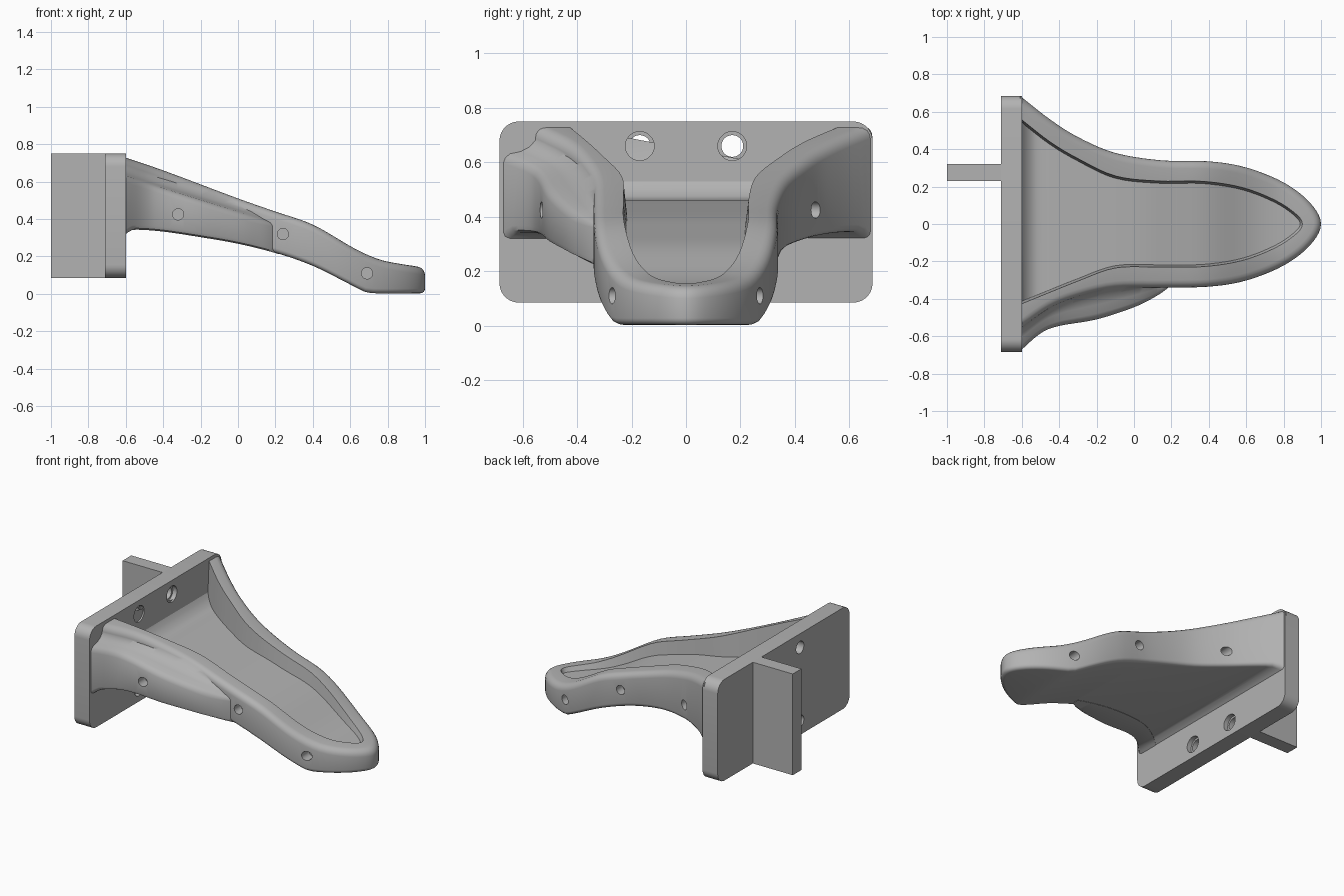
import bpy, bmesh, math
from mathutils import Vector, Matrix

cube = bpy.data.objects.get("Cube")
if cube:
    bpy.data.objects.remove(cube, do_unlink=True)

GREY = (0.45, 0.45, 0.45, 1)
mat = bpy.data.materials.new("plain grey")
mat.use_nodes = True
mat.diffuse_color = GREY
mat.node_tree.nodes["Principled BSDF"].inputs["Base Color"].default_value = GREY


def make(name, bm):
    bmesh.ops.recalc_face_normals(bm, faces=bm.faces)
    me = bpy.data.meshes.new(name)
    bm.to_mesh(me)
    bm.free()
    me.materials.append(mat)
    ob = bpy.data.objects.new(name, me)
    bpy.context.collection.objects.link(ob)
    return ob


def activate(ob):
    bpy.ops.object.select_all(action='DESELECT')
    ob.select_set(True)
    bpy.context.view_layer.objects.active = ob


def combine(ob, other, op):
    mod = ob.modifiers.new("combine", 'BOOLEAN')
    mod.operation, mod.object, mod.solver = op, other, 'EXACT'
    activate(ob)
    bpy.ops.object.modifier_apply(modifier=mod.name)
    bpy.data.objects.remove(other, do_unlink=True)


def smooth(ob, angle=35):
    activate(ob)
    bpy.ops.object.shade_smooth_by_angle(angle=math.radians(angle))


def spline(pts, k=5):
    """Smooth curve through points, k samples per span."""
    p = [Vector(q) for q in pts]
    p = [2 * p[0] - p[1]] + p + [2 * p[-1] - p[-2]]
    out = []
    for a, b, c, d in zip(p, p[1:], p[2:], p[3:]):
        for i in range(k):
            t = i / k
            out.append(0.5 * (2 * b + (c - a) * t + (2 * a - 5 * b + 4 * c - d) * t * t
                              + (3 * b - a - 3 * c + d) * t ** 3))
    return out + [p[-2]]


def height(pts):
    curve = spline(pts, 6)

    def f(x):
        for a, b in zip(curve, curve[1:]):
            if x <= b.x:
                return a.y + (b.y - a.y) * max(0, (x - a.x) / (b.x - a.x))
        return curve[-1].y
    return f


def box(name, lo, hi, bevel=0):
    bm = bmesh.new()
    size = Vector(hi) - Vector(lo)
    mid = (Vector(hi) + Vector(lo)) / 2
    bmesh.ops.create_cube(bm, size=1, matrix=Matrix.Translation(mid) @ Matrix.Diagonal((*size, 1)))
    if bevel:
        edges = [e for e in bm.edges if abs(e.verts[0].co.x - e.verts[1].co.x) > 0.01]
        bmesh.ops.bevel(bm, geom=edges, offset=bevel, segments=8, profile=0.5, affect='EDGES')
    return make(name, bm)


def drill(ob, at, axis, r, depth):
    bm = bmesh.new()
    turn = Vector((0, 0, 1)).rotation_difference(Vector(axis)).to_matrix().to_4x4()
    bmesh.ops.create_cone(bm, cap_ends=True, segments=28, radius1=r, radius2=r, depth=depth,
                          matrix=Matrix.Translation(at) @ turn)
    cutter = make("hole_cutter", bm)
    cutter.hide_render = True
    combine(ob, cutter, 'DIFFERENCE')


# Heights along the arm
top = height([(-.62, .735), (-.4, .66), (0, .51), (.2, .44), (.4, .37), (.6, .255),
              (.7, .205), (.8, .172), (1, .14)])
bottom = height([(-.62, .305), (-.59, .33), (-.55, .345), (-.4, .335), (-.2, .305), (0, .27),
                 (.2, .22), (.4, .15), (.6, .05), (.68, .01), (.75, .003), (1, .003)])
floor = height([(-.62, .56), (-.58, .5), (-.53, .468), (-.4, .455), (0, .4), (.2, .35),
                (.4, .29), (.6, .19), (.75, .145), (1, .115)])

# Plan outlines: left root, shared nose (mirrored), right root
def outline(left, nose, tip, right):
    mirrored = [(x, -y) for x, y in reversed(nose)]
    return spline(left + nose + [(tip, 0)] + mirrored + right)


outer = outline([(-.61, .685), (-.45, .56), (-.3, .465), (-.1, .38)],
                [(.15, .34), (.4, .335), (.6, .302), (.8, .222), (.94, .115)], 1,
                [(-.1, -.345), (-.3, -.39), (-.45, -.45), (-.61, -.56)])
inner = outline([(-.61, .565), (-.45, .44), (-.3, .35), (-.1, .257)],
                [(.13, .23), (.37, .228), (.58, .195), (.76, .125), (.87, .05)], .9,
                [(-.1, -.235), (-.3, -.305), (-.45, -.365), (-.61, -.43)])


def inset(ring, d):
    out = []
    for i, p in enumerate(ring):
        t = ring[min(i + 1, len(ring) - 1)] - ring[max(i - 1, 0)]
        n = Vector((t.y, -t.x)).normalized()
        if i in (0, len(ring) - 1):
            n.x = 0
        out.append(p + n * d)
    return out


# Arm: stacked rings from the underside, round the rim and down to the floor
arc = [math.radians(a) for a in (0, 22.5, 45, 67.5, 90)]
layers = []
for a in arc:
    layers.append([(p.x, p.y, bottom(p.x) + .025 * (1 - math.sin(a)))
                   for p in inset(outer, .025 * (1 - math.cos(a)))])
layers.reverse()
for a in arc:
    layers.append([(p.x, p.y, top(p.x) - .04 * (1 - math.sin(a)))
                   for p in inset(outer, .04 * (1 - math.cos(a)))])
layers.append([(p.x, p.y, top(p.x)) for p in inner])
layers.append([(p.x, p.y, floor(p.x)) for p in inset(inner, .012)])

bm = bmesh.new()
rings = [[bm.verts.new(c) for c in layer] for layer in layers]
n = len(outer)
for lo, hi in zip(rings, rings[1:]):
    for i in range(n - 1):
        bm.faces.new((lo[i], lo[i + 1], hi[i + 1], hi[i]))
for ring in (rings[0], rings[-1]):
    for i in range(n // 2):
        quad = (ring[i], ring[i + 1], ring[n - 2 - i], ring[n - 1 - i])
        bm.faces.new(list(dict.fromkeys(quad)))
bm.faces.new([r[0] for r in rings] + [r[-1] for r in reversed(rings)])
bmesh.ops.triangulate(bm, faces=[f for f in bm.faces if len(f.verts) > 4])
arm = make("support_arm", bm)

# Side ledge: swollen lower flank on the right with a coved top
edge = spline([(-.61, -.68), (-.5, -.585), (-.4, -.545), (-.2, -.51), (0, -.445),
               (.12, -.385), (.19, -.335), (.22, -.3)])
wall = height([(-.61, -.55), (-.45, -.44), (-.3, -.38), (-.1, -.335), (.22, -.29)])
ledge_top = height([(-.61, .635), (-.4, .565), (0, .44), (.15, .39), (.22, .36)])
bm = bmesh.new()
sections = []
for p in edge:
    x, y, zl, zb = p.x, p.y, ledge_top(p.x), bottom(p.x) - .002
    w = max(wall(x) - y, .012)
    s = min(1, w / .1)
    prof = [(y + w + .03, zb), (y + .2 * w, zb), (y + .05 * w, zb + .008), (y, zb + .025),
            (y, zl - .035 * s), (y + .06 * w, zl - .014 * s), (y + .2 * w, zl),
            (y + .5 * w, zl + .008 * s), (y + .75 * w, zl + .025 * s),
            (y + w, zl + .06 * s), (y + w + .03, zl + .06 * s)]
    sections.append([bm.verts.new((x, *q)) for q in prof])
for a, b in zip(sections, sections[1:]):
    for i in range(len(a)):
        j = (i + 1) % len(a)
        bm.faces.new((a[i], a[j], b[j], b[i]))
bm.faces.new(sections[0])
bm.faces.new(sections[-1])
ledge = make("side_ledge", bm)
combine(arm, ledge, 'UNION')

# Blind pin holes along both flanks
for x, z, right, left in ((-.32, .425, -.53, .475), (.24, .32, -.34, .34), (.69, .11, -.27, .27)):
    for y in (right, left):
        drill(arm, (x, y, z), (0, 1, 0), .03, .13)
smooth(arm)

# Mounting plate with four stepped bolt holes
plate = box("mounting_plate", (-.71, -.685, .085), (-.6, .685, .75), .07)
for y in (-.17, .17):
    for z in (.66, .175):
        drill(plate, (-.65, y, z), (1, 0, 0), .04, .3)
        drill(plate, (-.6, y, z), (1, 0, 0), .053, .06)
smooth(plate)

# Rear fin
box("rear_fin", (-1, .23, .085), (-.705, .32, .75))
